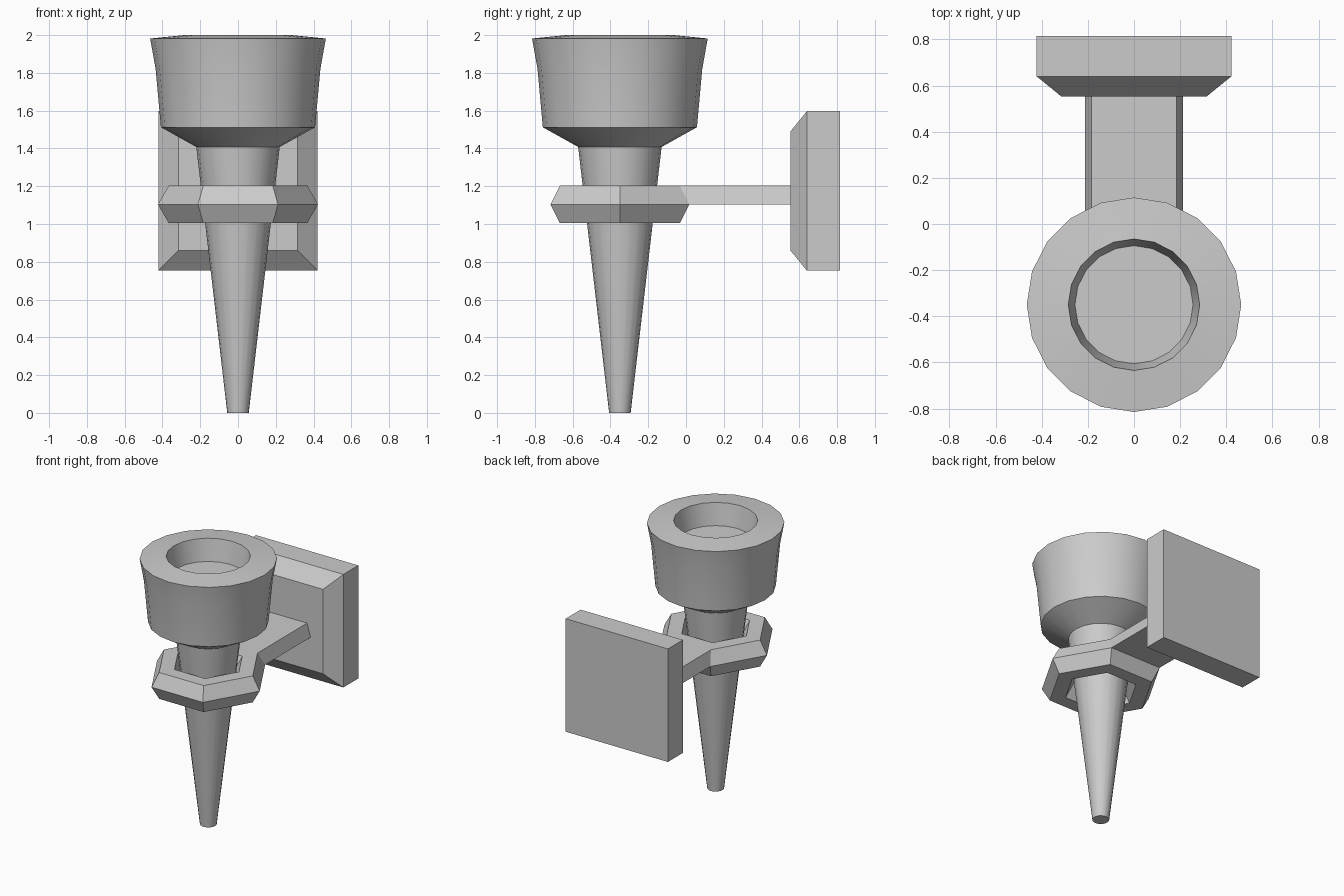
import bpy, bmesh, math

if "Cube" in bpy.data.objects:
    bpy.data.objects.remove(bpy.data.objects["Cube"])

AXIS_Y = -0.35   # centre line of the torch
RING_Z = 1.104
RING_R = 0.31    # ring centre-line radius
TUBE_R = 0.114   # ring cross-section radius


def finish(name, bm):
    bmesh.ops.recalc_face_normals(bm, faces=bm.faces)
    mesh = bpy.data.meshes.new(name)
    bm.to_mesh(mesh)
    bm.free()
    obj = bpy.data.objects.new(name, mesh)
    bpy.context.collection.objects.link(obj)
    return obj


def lathe(name, profile, sides):
    """Revolve (radius, z) points about the z axis and cap both ends."""
    bm = bmesh.new()
    rings = [[bm.verts.new((r * math.cos(2 * math.pi * i / sides),
                            r * math.sin(2 * math.pi * i / sides), z))
              for i in range(sides)] for r, z in profile]
    for a, b in zip(rings, rings[1:]):
        for i in range(sides):
            j = (i + 1) % sides
            bm.faces.new((a[i], a[j], b[j], b[i]))
    bm.faces.new(rings[0][::-1])
    bm.faces.new(rings[-1])
    return finish(name, bm)


def loft(name, sections):
    """Join matching closed outlines and cap both ends."""
    bm = bmesh.new()
    loops = [[bm.verts.new(p) for p in s] for s in sections]
    for a, b in zip(loops, loops[1:]):
        n = len(a)
        for i in range(n):
            j = (i + 1) % n
            bm.faces.new((a[i], a[j], b[j], b[i]))
    bm.faces.new(loops[0][::-1])
    bm.faces.new(loops[-1])
    return finish(name, bm)


# Torch: tapered handle, flared bowl and recessed cup
torch = lathe("torch", [(0.057, 0), (0.221, 1.408), (0.408, 1.512),
                        (0.436, 1.82), (0.465, 1.982), (0.285, 2.0),
                        (0.256, 1.84)], 20)
torch.location.y = AXIS_Y
bpy.context.view_layer.objects.active = torch
torch.select_set(True)
bpy.ops.object.shade_smooth_by_angle(angle=math.radians(25))

# Six-sided holding ring
bpy.ops.mesh.primitive_torus_add(major_segments=6, minor_segments=6,
                                 major_radius=RING_R, minor_radius=TUBE_R,
                                 location=(0, AXIS_Y, RING_Z))
bpy.context.object.name = "holding_ring"

# Arm: continues the upper rear facet of the ring back to the wall plate
r_low, r_top = RING_R + TUBE_R, RING_R + TUBE_R / 2
z_top = RING_Z + TUBE_R * math.sin(math.pi / 3)
y_low, y_top = (AXIS_Y + r * math.cos(math.pi / 6) for r in (r_low, r_top))


def arm_section(y0, y1):
    return [(-r_low / 2, y0, RING_Z), (r_low / 2, y0, RING_Z),
            (r_top / 2, y1, z_top), (-r_top / 2, y1, z_top)]


loft("arm", [arm_section(y_low, y_top), arm_section(0.56, 0.56)])


# Wall plate with a chamfered front
def plate_section(y, half):
    return [(sx * half, y, 1.175 + sz * half)
            for sx, sz in ((-1, -1), (1, -1), (1, 1), (-1, 1))]


loft("wall_plate", [plate_section(0.553, 0.315), plate_section(0.64, 0.422),
                    plate_section(0.816, 0.422)])
